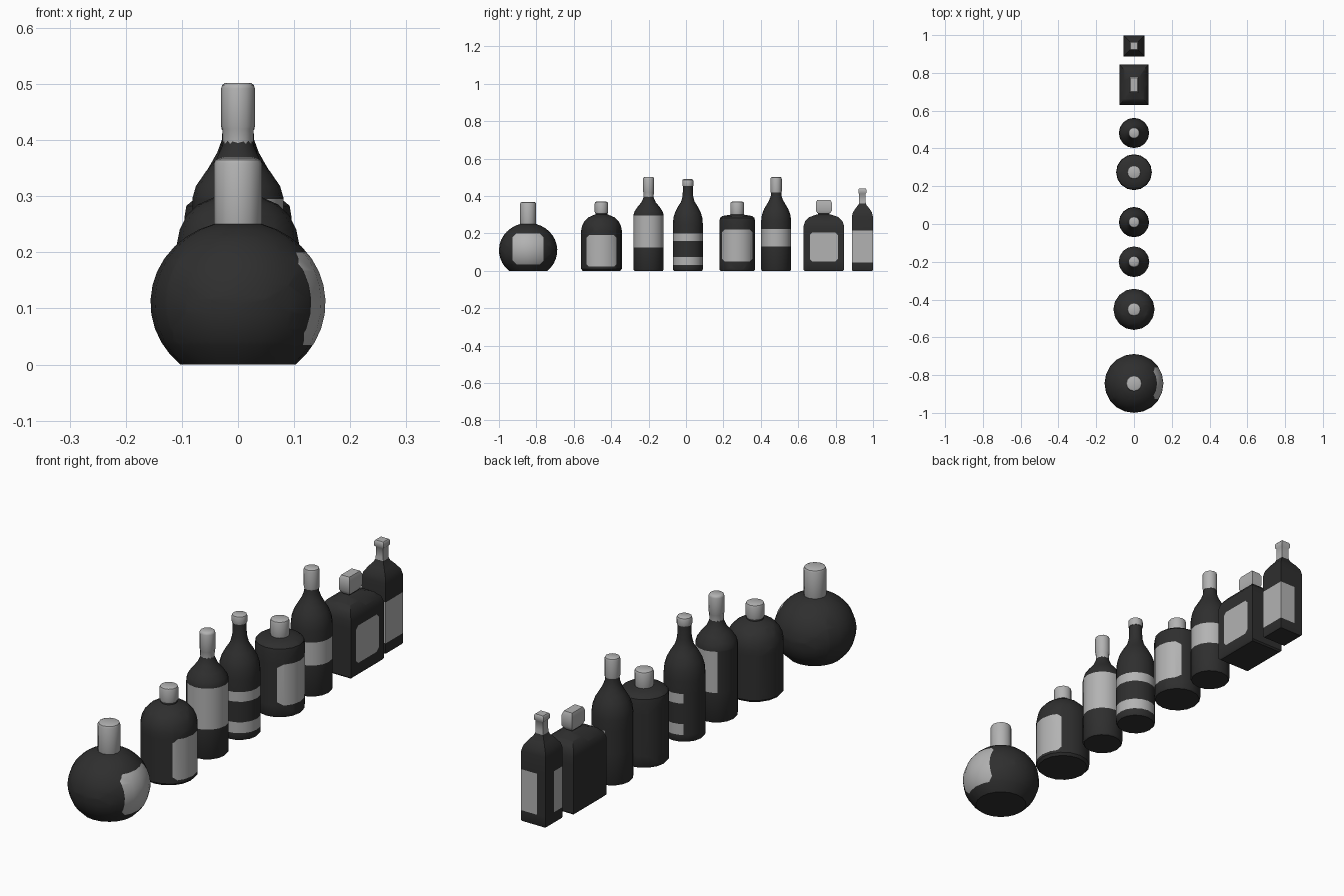
import bpy, bmesh, math
from mathutils import Vector

if "Cube" in bpy.data.objects:
    bpy.data.objects.remove(bpy.data.objects["Cube"])


def material(name, v):
    m = bpy.data.materials.new(name)
    m.diffuse_color = (v, v, v, 1)
    m.use_nodes = True
    m.node_tree.nodes["Principled BSDF"].inputs["Base Color"].default_value = m.diffuse_color
    return m


DARK = material("dark_glass", 0.028)
LIGHT = material("light_grey", 0.45)


def ring(rx, ry, z, sides):
    if sides == 4:
        return [(sx * rx, sy * ry, z) for sx, sy in ((1, 1), (-1, 1), (-1, -1), (1, -1))]
    return [(rx * math.cos(2 * math.pi * i / sides), ry * math.sin(2 * math.pi * i / sides), z)
            for i in range(sides)]


def cut(bm, co, no):
    geom = bm.verts[:] + bm.edges[:] + bm.faces[:]
    bmesh.ops.bisect_plane(bm, geom=geom, dist=1e-6, plane_co=co, plane_no=no)


def loft(name, y, profile, sides, mat, planes=(), rule=None):
    """Closed loft through rings (r, z) or (rx, ry, z); optional cut-in label faces."""
    bm = bmesh.new()
    rows = []
    for p in profile:
        rx, ry, z = p if len(p) == 3 else (p[0], p[0], p[1])
        rows.append([bm.verts.new(c) for c in ring(rx, ry, z, sides)])
    for a, b in zip(rows, rows[1:]):
        for i in range(sides):
            j = (i + 1) % sides
            bm.faces.new((a[i], a[j], b[j], b[i]))
    bm.faces.new(rows[0][::-1])
    bm.faces.new(rows[-1])
    for co, no in planes:
        cut(bm, Vector(co), Vector(no))
    if rule:
        for f in bm.faces:
            f.material_index = int(abs(f.normal.z) < 0.95 and rule(f.calc_center_median()))
    bm.normal_update()
    me = bpy.data.meshes.new(name)
    bm.to_mesh(me)
    bm.free()
    ob = bpy.data.objects.new(name, me)
    ob.location.y = y
    bpy.context.collection.objects.link(ob)
    me.materials.append(mat)
    if rule:
        me.materials.append(LIGHT)
    bpy.ops.object.select_all(action='DESELECT')
    ob.select_set(True)
    bpy.context.view_layer.objects.active = ob
    bpy.ops.object.shade_smooth_by_angle(angle=math.radians(40))
    return ob


def patch(hy, z0, z1, c=0.014):
    """Label on the +x side with clipped corners."""
    zc, hz = (z0 + z1) / 2, (z1 - z0) / 2
    planes = [((0, 0, z0), (0, 0, 1)), ((0, 0, z1), (0, 0, 1)), ((0, 0, 0), (1, 0, 0))]
    for s in (-1, 1):
        planes.append(((0, s * hy, 0), (0, 1, 0)))
        for t in (-1, 1):
            planes.append(((0, s * (hy - c), zc + t * hz), (0, s, t)))

    def rule(p):
        dy, dz = abs(p.y), abs(p.z - zc)
        return p.x > 0 and dy < hy and dz < hz and dy + dz < hy + hz - c
    return planes, rule


def bands(xmin, *spans):
    """Labels wrapping round the bottle to x = xmin."""
    planes = [((xmin, 0, 0), (1, 0, 0))]
    planes += [((0, 0, z), (0, 0, 1)) for s in spans for z in s]
    return planes, lambda p: p.x > xmin and any(a < p.z < b for a, b in spans)


def cap(name, y, r, z0, z1, sides=12):
    loft(name, y, [(r * .96, z0), (r, z0 + .006), (r, z1 - .01), (r * .93, z1 - .003), (r * .75, z1)],
         sides, LIGHT)


N = 16
# Round flask
arc = [math.radians(-48.9 + i * (122.9 / 12)) for i in range(13)]
loft("round_flask", -.844, [(.156 * math.cos(a), .11 + .146 * math.sin(a)) for a in arc],
     20, DARK, *patch(.083, .035, .2, .02))
cap("round_flask_cap", -.844, .043, .245, .368)

# Wide jug
loft("wide_jug", -.452, [(.1, 0), (.109, .01), (.109, .215), (.104, .24), (.092, .265), (.072, .285),
                         (.045, .297), (.032, .302), (.03, .32)], N, DARK, *patch(.08, .022, .192))
cap("wide_jug_cap", -.452, .036, .31, .37)

# Tall bottle with wide wrapped label
loft("tall_bottle", -.2, [(.076, 0), (.081, .007), (.081, .297), (.075, .318), (.058, .343),
                          (.038, .367), (.028, .39), (.026, .4)], N, DARK, *bands(-.048, (.125, .295)))
loft("tall_bottle_neck", -.2, [(.027, .394), (.028, .42), (.03, .425), (.03, .492), (.028, .498), (.022, .502)],
     12, LIGHT)

# Striped bottle
loft("striped_bottle", .01, [(.075, 0), (.08, .007), (.08, .25), (.077, .285), (.068, .315), (.052, .345),
                             (.036, .37), (.028, .4), (.026, .458)], N, DARK,
     *bands(-.042, (.03, .075), (.16, .2)))
cap("striped_bottle_cap", .01, .03, .455, .49)

# Square shouldered jar
loft("shouldered_jar", .274, [(.09, 0), (.095, .008), (.095, .265), (.092, .283), (.08, .293), (.05, .298),
                              (.032, .301), (.03, .315)], N, DARK, *patch(.082, .05, .22))
cap("shouldered_jar_cap", .274, .037, .302, .37)

# Sloped bottle with narrow band
loft("sloped_bottle", .482, [(.076, 0), (.08, .007), (.08, .27), (.076, .3), (.065, .33), (.05, .355),
                             (.037, .378), (.029, .4), (.027, .425)], N, DARK, *bands(-.02, (.13, .225)))
cap("sloped_bottle_cap", .482, .03, .418, .502)

# Rectangular decanter
loft("decanter", .737, [(.072, .102, 0), (.077, .108, .006), (.077, .108, .24), (.07, .1, .265),
                        (.052, .078, .287), (.028, .045, .299), (.016, .03, .303), (.016, .03, .315)],
     4, DARK, *patch(.075, .05, .205))
loft("decanter_stopper", .737, [(.018, .034, .308), (.024, .043, .322), (.024, .043, .365), (.019, .035, .38)],
     4, LIGHT)

# Square bottle, label wrapped most of the way round
sq_planes, _ = bands(-.016, (.045, .215))
sq_planes.append(((0, 0, 0), (0, 1, 0)))
loft("square_bottle", .943, [(.053, 0), (.056, .005), (.056, .29), (.051, .312), (.036, .335), (.022, .352),
                             (.018, .362)], 4, DARK, sq_planes,
     lambda p: .045 < p.z < .215 and (p.x > -.016 or p.y < 0))
loft("square_bottle_neck", .943, [(.019, .355), (.017, .375), (.017, .412), (.022, .418), (.022, .434), (.018, .44)],
     4, LIGHT)
